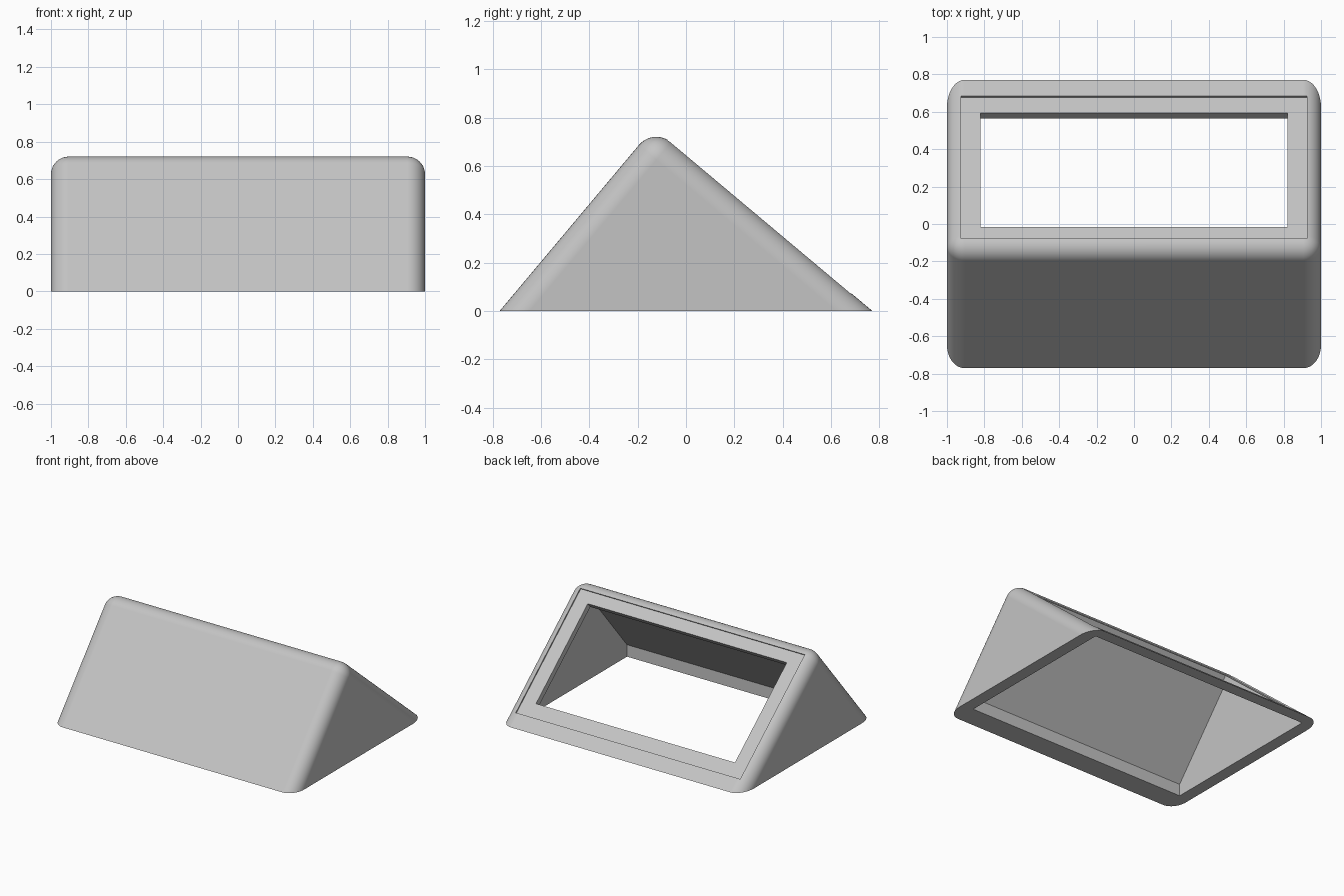
import bpy, bmesh, math
from mathutils import Matrix, Vector

if "Cube" in bpy.data.objects:
    bpy.data.objects.remove(bpy.data.objects["Cube"])

HALF = 0.771                      # half depth of the base
A_FRONT, A_BACK = math.radians(50), math.radians(40)
APEX_Z = 2 * HALF * math.sin(A_FRONT) * math.sin(A_BACK)
APEX_Y = HALF - APEX_Z / math.tan(A_BACK)

grey = bpy.data.materials.new("light grey")
grey.diffuse_color = (0.55, 0.55, 0.55, 1)
grey.use_nodes = True
grey.node_tree.nodes["Principled BSDF"].inputs["Base Color"].default_value = grey.diffuse_color


def prism(name, profile, half_x, bevel=0):
    """Extrude a (y, z) profile along x; optionally round all edges above the base."""
    bm = bmesh.new()
    face = bm.faces.new([bm.verts.new((-half_x, y, z)) for y, z in profile])
    ext = bmesh.ops.extrude_face_region(bm, geom=[face])
    moved = [v for v in ext["geom"] if isinstance(v, bmesh.types.BMVert)]
    bmesh.ops.translate(bm, verts=moved, vec=(2 * half_x, 0, 0))
    bmesh.ops.recalc_face_normals(bm, faces=bm.faces[:])
    if bevel:
        edges = [e for e in bm.edges if max(v.co.z for v in e.verts) > 0.01]
        bmesh.ops.bevel(bm, geom=edges, offset=bevel, offset_type='OFFSET',
                        segments=10, profile=0.5, affect='EDGES')
    mesh = bpy.data.meshes.new(name)
    bm.to_mesh(mesh)
    bm.free()
    mesh.materials.append(grey)
    ob = bpy.data.objects.new(name, mesh)
    bpy.context.collection.objects.link(ob)
    return ob


def slope_point(s, depth):
    """Point on the back slope: s up from its lower edge, depth into the wall."""
    return (HALF - s * math.cos(A_BACK) - depth * math.sin(A_BACK),
            s * math.sin(A_BACK) - depth * math.cos(A_BACK))


def slope_cutter(name, half_x, s0, s1, d0, d1):
    return prism(name, [slope_point(s0, d0), slope_point(s1, d0),
                        slope_point(s1, d1), slope_point(s0, d1)], half_x)


# Rounded wedge shell
body = prism("wedge_housing", [(-HALF, 0), (HALF, 0), (APEX_Y, APEX_Z)], 1.0, 0.095)

# Hollow inside, open at the bottom, with an upright lip along the front
wall_f, wall_b, lip_y = 0.07, 0.058, -0.605
yf = -HALF + wall_f / math.sin(A_FRONT)
yb = HALF - wall_b / math.sin(A_BACK)
tf, tb = math.tan(A_FRONT), math.tan(A_BACK)
top_y = (yb * tb + yf * tf) / (tf + tb)
cavity = prism("cavity_cutter", [
    (lip_y, -0.1), (yb + 0.1 / tb, -0.1), (top_y, (top_y - yf) * tf),
    (lip_y, (lip_y - yf) * tf)], 0.91)

# Shallow recess and screen opening in the back slope
recess = slope_cutter("recess_cutter", 0.925, 0.112, 1.104, -0.1, 0.012)
opening = slope_cutter("opening_cutter", 0.82, 0.22, 1.016, -0.1, 0.12)

bpy.context.view_layer.objects.active = body
body.select_set(True)
for cutter in (cavity, recess, opening):
    cutter.hide_render = True
    mod = body.modifiers.new(cutter.name, 'BOOLEAN')
    mod.operation = 'DIFFERENCE'
    mod.solver = 'EXACT'
    mod.object = cutter
    bpy.ops.object.modifier_apply(modifier=mod.name)
    bpy.data.objects.remove(cutter)

bpy.ops.object.shade_smooth_by_angle(angle=math.radians(25))
weighted = body.modifiers.new("flat_faces", 'WEIGHTED_NORMAL')
weighted.keep_sharp = True
